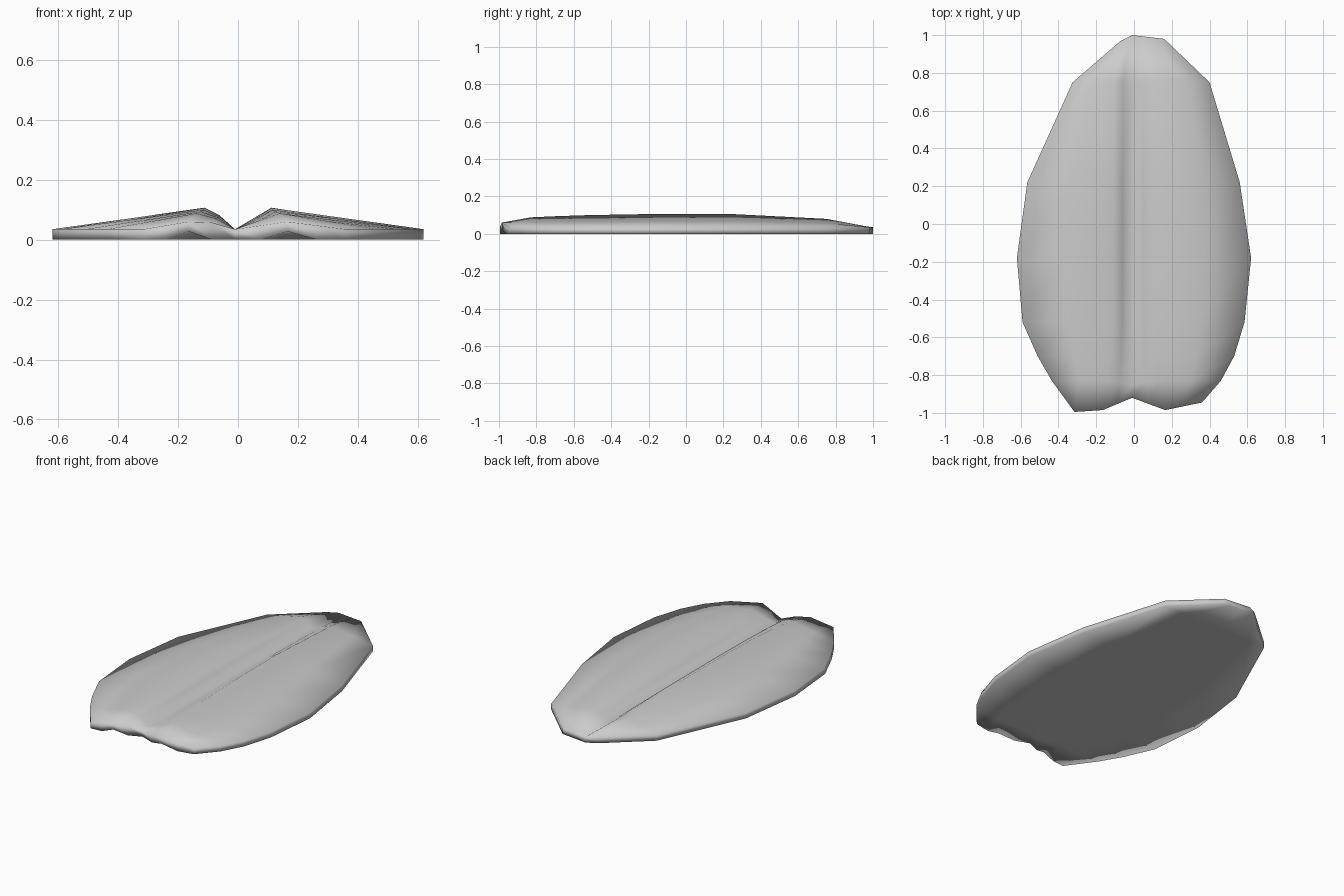
import bpy
import bmesh
from mathutils import Vector

default_cube = bpy.data.objects.get("Cube")
if default_cube:
    bpy.data.objects.remove(default_cube, do_unlink=True)


def make_material(name, colour):
    material = bpy.data.materials.new(name)
    material.use_nodes = True
    material.diffuse_color = colour
    shader = material.node_tree.nodes["Principled BSDF"]
    shader.inputs["Base Color"].default_value = colour
    return material


RIM_HEIGHT = 0.035
CREASE_X = -0.01

# Outline from the notched front to the tip, one point per row
right_rim = [(0.36, -0.945), (0.46, -0.83), (0.53, -0.7), (0.585, -0.52),
             (0.62, -0.18), (0.56, 0.22), (0.4, 0.75), (0.16, 0.98)]
left_rim = [(-0.315, -0.995), (-0.435, -0.83), (-0.51, -0.7), (-0.59, -0.52),
            (-0.62, -0.18), (-0.565, 0.22), (-0.325, 0.75), (-0.07, 0.97)]

# Raised ridge of each lobe: distance from the middle, y, height
ridge = [(0.165, -0.985, 0.06), (0.14, -0.83, 0.088), (0.125, -0.7, 0.094),
         (0.115, -0.52, 0.1), (0.112, -0.18, 0.106), (0.112, 0.22, 0.107),
         (0.11, 0.75, 0.08)]
crease_y = [-0.92, -0.85, -0.7, -0.52, -0.18, 0.22, 0.75, 1.0]


def lobe_row(index, side, rim):
    """Top points of one row, from the left rim column to the crease or back."""
    crease = Vector((CREASE_X, crease_y[index], RIM_HEIGHT))
    edge = Vector((*rim[index], RIM_HEIGHT))
    if index < len(ridge):
        x, y, z = ridge[index]
        crest = Vector((side * x, y, z))
    else:
        crest = crease.lerp(edge, 0.6)
    inner = crease.lerp(crest, 0.5)
    # The left lobe swells a little toward the crease
    if side < 0 and index < len(ridge):
        inner.z += 0.01
    outer = crest.lerp(edge, 0.5)
    return [crease, inner, crest, outer, edge]


def full_row(index):
    left = lobe_row(index, -1, left_rim)
    right = lobe_row(index, 1, right_rim)
    return left[::-1] + right[1:]


bm = bmesh.new()
rows = [full_row(i) for i in range(len(crease_y))]
top = [[bm.verts.new(p) for p in row] for row in rows]

# Flat underside, lifted under the two front lips
bottom = []
for i, row in enumerate(rows):
    verts = []
    for j, p in enumerate(row):
        lip = i == 0 and j in (2, len(row) - 3)
        verts.append(bm.verts.new((p.x, p.y, 0.028 if lip else 0)))
    bottom.append(verts)

# Skin both sheets
for i in range(len(rows) - 1):
    for j in range(len(rows[i]) - 1):
        for sheet in (top, bottom):
            bm.faces.new((sheet[i][j], sheet[i][j + 1],
                          sheet[i + 1][j + 1], sheet[i + 1][j]))

# Thin wall joining the sheets around the outline
for edge in [e for e in bm.edges if e.is_boundary]:
    a, b = edge.verts
    if not any(a in row for row in top):
        continue
    pair = []
    for vert in (b, a):
        i = next(k for k, row in enumerate(top) if vert in row)
        pair.append(bottom[i][top[i].index(vert)])
    bm.faces.new((a, b, *pair))

bmesh.ops.recalc_face_normals(bm, faces=bm.faces)
for face in bm.faces:
    face.smooth = True

mesh = bpy.data.meshes.new("two_lobed_shell")
bm.to_mesh(mesh)
bm.free()
mesh.materials.append(make_material("light_grey", (0.6, 0.6, 0.6, 1)))
shell = bpy.data.objects.new("two_lobed_shell", mesh)
bpy.context.collection.objects.link(shell)
